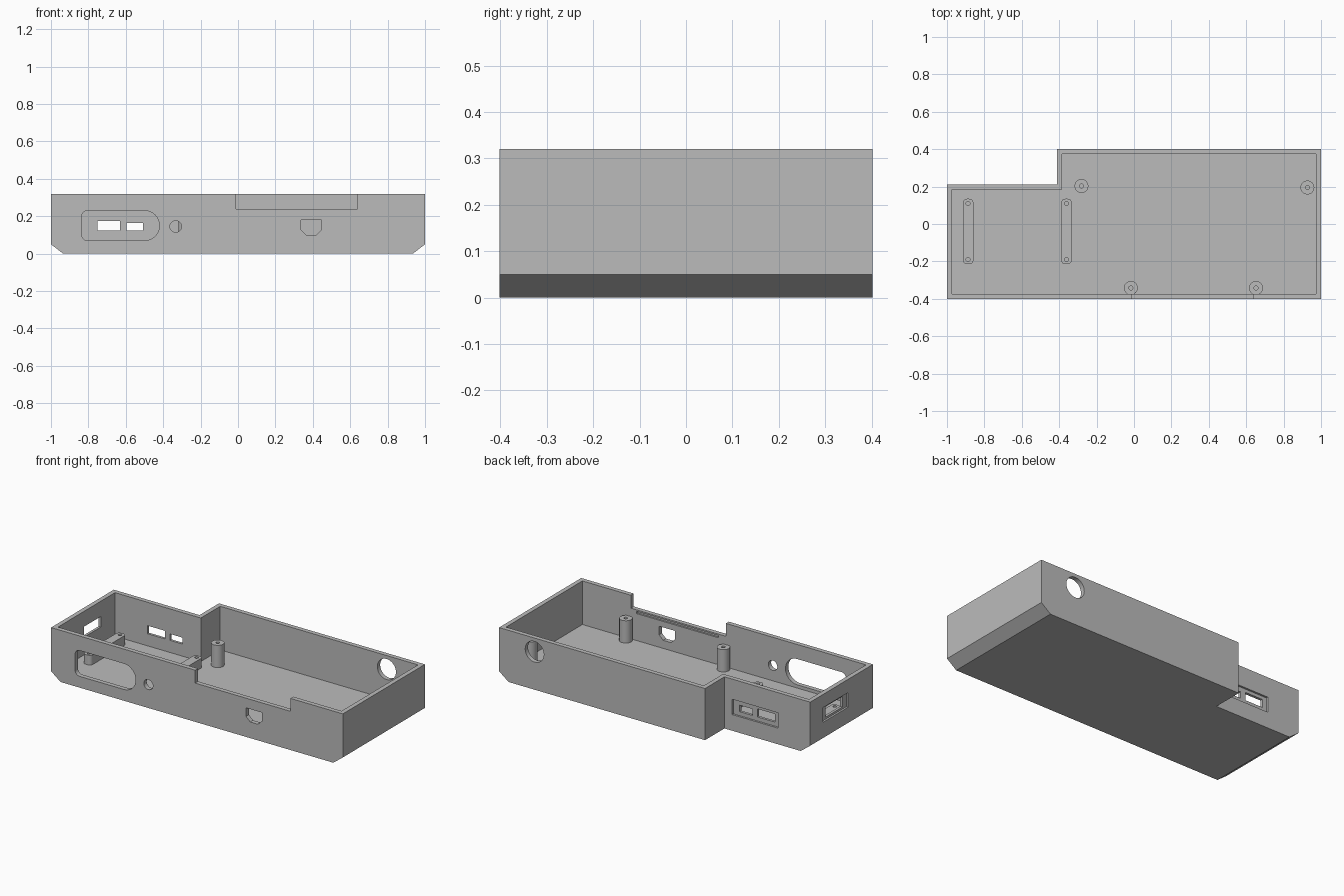
import bpy, bmesh, math
from mathutils import Vector

if "Cube" in bpy.data.objects:
    bpy.data.objects.remove(bpy.data.objects["Cube"], do_unlink=True)

grey = bpy.data.materials.new("plain grey")
grey.use_nodes = True
grey.diffuse_color = (0.5, 0.5, 0.5, 1)
grey.node_tree.nodes["Principled BSDF"].inputs["Base Color"].default_value = (0.5, 0.5, 0.5, 1)

HX, HY, TOP = 1.0, 0.402, 0.32      # half length, half width, height
WALL, FLOOR = 0.028, 0.05
STEP_X, STEP_Y = -0.412, 0.212      # corner stepped out of the back


def prism(name, points, axis, low, high):
    """Extrude a 2D outline along x, y or z."""
    place = {"x": lambda a, b, c: (c, a, b),
             "y": lambda a, b, c: (a, c, b),
             "z": lambda a, b, c: (a, b, c)}[axis]
    outline = []
    for p in points:
        if not outline or (Vector(p) - Vector(outline[-1])).length > 1e-4:
            outline.append(p)
    bm = bmesh.new()
    face = bm.faces.new([bm.verts.new(place(a, b, low)) for a, b in outline])
    grown = bmesh.ops.extrude_face_region(bm, geom=[face])["geom"]
    moved = [v for v in grown if isinstance(v, bmesh.types.BMVert)]
    bmesh.ops.translate(bm, verts=moved, vec=place(0, 0, high - low))
    bmesh.ops.recalc_face_normals(bm, faces=bm.faces)
    mesh = bpy.data.meshes.new(name)
    bm.to_mesh(mesh)
    bm.free()
    mesh.materials.append(grey)
    obj = bpy.data.objects.new(name, mesh)
    bpy.context.collection.objects.link(obj)
    return obj


def rect(a0, a1, b0, b1):
    return [(a0, b0), (a1, b0), (a1, b1), (a0, b1)]


def circle(a, b, r, n=32):
    return [(a + r * math.cos(math.tau * i / n), b + r * math.sin(math.tau * i / n))
            for i in range(n)]


def rounded(a0, a1, b0, b1, r_low, r_high, n=8):
    """Rectangle whose corners at a0 and a1 have their own radii."""
    corners = [(a0 + r_low, b0 + r_low, r_low, 180), (a1 - r_high, b0 + r_high, r_high, 270),
               (a1 - r_high, b1 - r_high, r_high, 0), (a0 + r_low, b1 - r_low, r_low, 90)]
    return [(a + r * math.cos(math.radians(s + 90 * i / n)),
             b + r * math.sin(math.radians(s + 90 * i / n)))
            for a, b, r, s in corners for i in range(n + 1)]


def cut(target, *shape):
    """Subtract a prism from the target, then drop the cutter."""
    cutter = prism("cutter", *shape)
    cutter.hide_render = True
    mod = target.modifiers.new("cut", "BOOLEAN")
    mod.operation, mod.solver, mod.object = "DIFFERENCE", "EXACT", cutter
    bpy.context.view_layer.objects.active = target
    bpy.ops.object.modifier_apply(modifier=mod.name)
    bpy.data.objects.remove(cutter, do_unlink=True)


def smooth(obj):
    bpy.ops.object.select_all(action="DESELECT")
    obj.select_set(True)
    bpy.context.view_layer.objects.active = obj
    bpy.ops.object.shade_smooth_by_angle(angle=math.radians(30))


def stepped(inset):
    """Outline of the case, moved inward by the inset."""
    x, y = HX - inset, HY - inset
    sx, sy = STEP_X + inset, STEP_Y - inset
    return [(-x, -y), (x, -y), (x, y), (sx, y), (sx, sy), (-x, sy)]


# Open case with sloped lower ends
case = prism("case_shell", stepped(0), "z", 0, TOP)
for s in (-1, 1):
    cut(case, [(s * 0.935, 0), (s * 0.87, -0.05), (s * 1.065, -0.05), (s * 1.065, 0.1)],
        "y", -0.6, 0.6)
cut(case, stepped(WALL), "z", FLOOR, 0.5)

# Front wall: long slot, round hole, connector port, top notch, inner groove
front = ("y", -0.5, -0.365)
cut(case, rounded(-0.835, -0.42, 0.07, 0.23, 0.03, 0.08), *front)
cut(case, circle(-0.333, 0.145, 0.031), *front)
cut(case, [(0.365, 0.10), (0.418, 0.10), (0.446, 0.127), (0.446, 0.18),
           (0.337, 0.18), (0.337, 0.127)], *front)
cut(case, rect(-0.012, 0.64, 0.24, 0.5), *front)
cut(case, rect(0.04, 0.6, 0.217, 0.231), "y", -0.385, -0.36)

# Stepped back wall: shallow recess with two ports
cut(case, rect(-0.78, -0.465, 0.10, 0.195), "y", STEP_Y - 0.012, 0.3)
cut(case, rect(-0.75, -0.63, 0.125, 0.175), "y", 0.15, 0.3)
cut(case, rect(-0.595, -0.508, 0.125, 0.165), "y", 0.15, 0.3)

# Main back wall: round cable hole
cut(case, circle(0.757, 0.235, 0.064), "y", 0.36, 0.5)

# End wall: shallow recess with one port
cut(case, rect(-0.16, 0.085, 0.147, 0.238), "x", -1.1, -0.988)
cut(case, rect(-0.12, 0.045, 0.16, 0.225), "x", -1.1, -0.95)
smooth(case)

# Screw posts
for i, (x, y) in enumerate([(-0.281, 0.203), (0.927, 0.195), (-0.017, -0.342), (0.652, -0.342)]):
    post = prism(f"screw_post_{i + 1}", circle(x, y, 0.037), "z", FLOOR - 0.01, 0.188)
    cut(post, circle(x, y, 0.011, 16), "z", 0.08, 0.3)
    smooth(post)

# Mounting bars with a screw hole at each end
for side, x in (("outer", -0.887), ("inner", -0.361)):
    bar = prism(f"{side}_mounting_bar",
                rounded(x - 0.028, x + 0.028, -0.215, 0.135, 0.022, 0.022),
                "z", FLOOR - 0.01, 0.11)
    for y in (-0.19, 0.11):
        cut(bar, circle(x, y, 0.011, 16), "z", 0.06, 0.2)
    smooth(bar)
